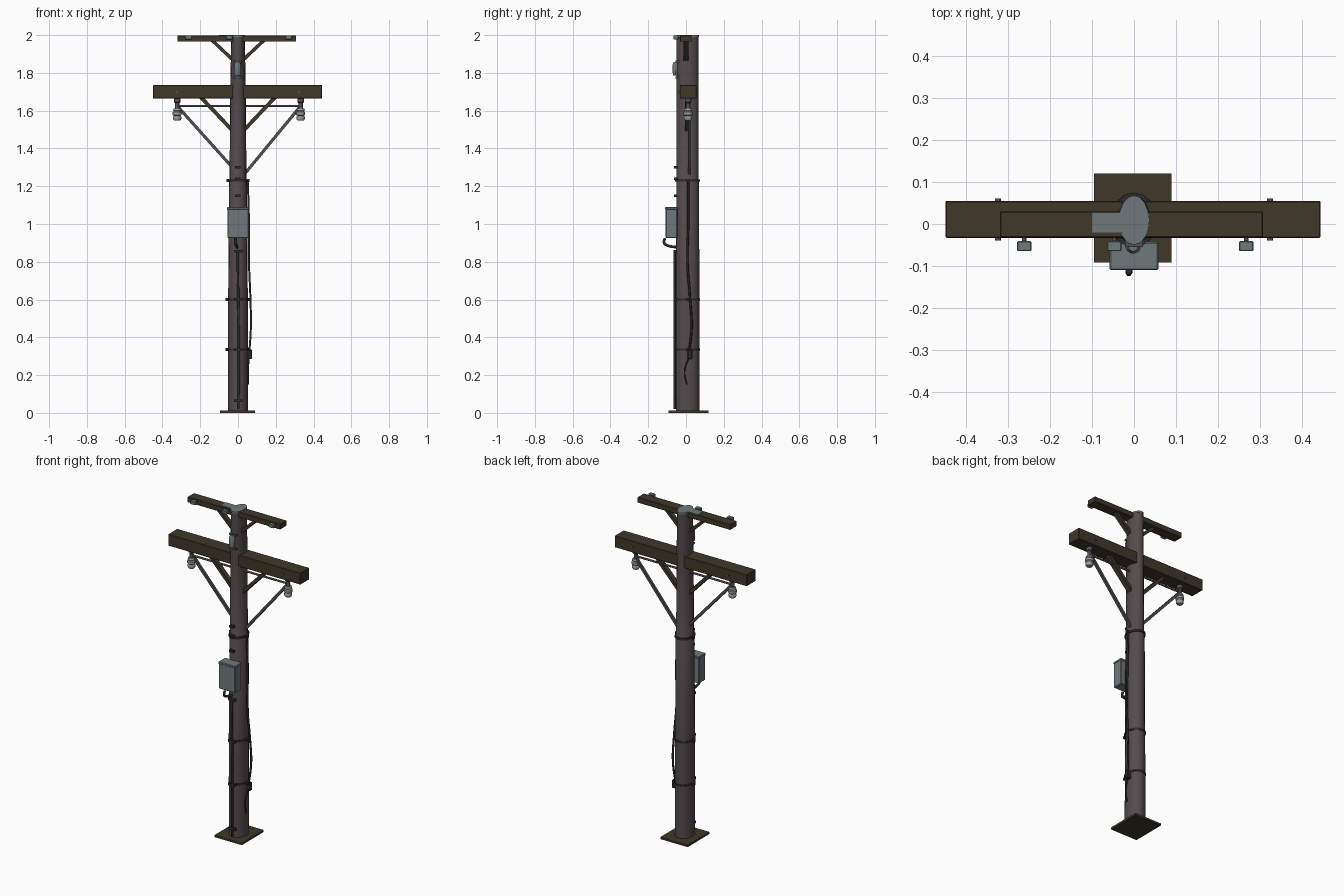
import bpy, bmesh, math
from mathutils import Vector

if "Cube" in bpy.data.objects:
    bpy.data.objects.remove(bpy.data.objects["Cube"])


def mat(name, c):
    m = bpy.data.materials.new(name)
    m.diffuse_color = (*c, 1)
    m.use_nodes = True
    m.node_tree.nodes["Principled BSDF"].inputs["Base Color"].default_value = m.diffuse_color
    return m


POLE = mat("weathered_pole", (0.088, 0.070, 0.072))
WOOD = mat("dark_timber", (0.050, 0.040, 0.022))
STEEL = mat("blue_grey_steel", (0.155, 0.195, 0.195))
CERAMIC = mat("pale_ceramic", (0.33, 0.34, 0.34))
ROD = mat("grey_rod", (0.085, 0.08, 0.085))
CABLE = mat("black_cable", (0.028, 0.024, 0.026))


def finish(bm, name, *mats):
    bmesh.ops.recalc_face_normals(bm, faces=bm.faces)
    me = bpy.data.meshes.new(name)
    bm.to_mesh(me)
    bm.free()
    for m in mats:
        me.materials.append(m)
    ob = bpy.data.objects.new(name, me)
    bpy.context.collection.objects.link(ob)
    return ob


def smooth(ob):
    bpy.ops.object.select_all(action='DESELECT')
    ob.select_set(True)
    bpy.context.view_layer.objects.active = ob
    bpy.ops.object.shade_smooth_by_angle(angle=math.radians(40))


def box(name, lo, hi, m, bevel=0.0):
    bm = bmesh.new()
    bmesh.ops.create_cube(bm, size=1)
    for v in bm.verts:
        v.co = Vector([(a + b) / 2 + t * (b - a) for a, b, t in zip(lo, hi, v.co)])
    if bevel:
        bmesh.ops.bevel(bm, geom=bm.edges[:], offset=bevel, segments=1, affect='EDGES')
    return finish(bm, name, m)


def loft(name, rings, m, n=16, cx=0, cy=0):
    """Stack of ellipses, each (z, rx, ry)."""
    bm = bmesh.new()
    rows = [[bm.verts.new((cx + rx * math.cos(2 * math.pi * i / n),
                           cy + ry * math.sin(2 * math.pi * i / n), z))
             for i in range(n)] for z, rx, ry in rings]
    for a, b in zip(rows, rows[1:]):
        for i in range(n):
            bm.faces.new((a[i], a[(i + 1) % n], b[(i + 1) % n], b[i]))
    bm.faces.new(rows[0])
    bm.faces.new(rows[-1])
    ob = finish(bm, name, m)
    smooth(ob)
    return ob


def beam(name, a, b, w, d, m):
    """Square bar between two points in an xz plane."""
    a, b = Vector(a), Vector(b)
    ax = (b - a).normalized()
    side = Vector((0, 1, 0))
    up = ax.cross(side)
    bm = bmesh.new()
    bmesh.ops.create_cube(bm, size=1)
    for v in bm.verts:
        x, y, z = v.co
        v.co = (a + b) / 2 + ax * x * (b - a).length + side * y * d + up * z * w
    return finish(bm, name, m)


def tube(name, pts, r, m, spline='POLY'):
    cu = bpy.data.curves.new(name, 'CURVE')
    cu.dimensions = '3D'
    cu.bevel_depth = r
    cu.bevel_resolution = 1
    cu.resolution_u = 4
    cu.use_fill_caps = True
    if spline == 'POLY':
        s = cu.splines.new('POLY')
        s.points.add(len(pts) - 1)
        for p, q in zip(s.points, pts):
            p.co = (*q, 1)
    else:
        s = cu.splines.new('BEZIER')
        s.bezier_points.add(len(pts) - 1)
        for p, q in zip(s.bezier_points, pts):
            p.co = q
            p.handle_left_type = p.handle_right_type = 'AUTO'
    cu.materials.append(m)
    ob = bpy.data.objects.new(name, cu)
    bpy.context.collection.objects.link(ob)
    return ob


# base plate and oval pole with a metal top
CY = 0.009
box("base_plate", (-0.095, -0.092, 0), (0.09, 0.12, 0.012), WOOD)
loft("pole", [(0.01, 0.053, 0.063), (0.6, 0.052, 0.062), (1.23, 0.048, 0.060),
              (1.235, 0.045, 0.058), (1.7, 0.041, 0.058), (1.994, 0.036, 0.058)], POLE, cy=CY)
loft("pole_cap", [(1.99, 0.037, 0.059), (2.0, 0.036, 0.059)], STEEL, cy=CY)

# straps around the pole
for i, (z, rx) in enumerate(((0.335, 0.056), (0.60, 0.056), (1.23, 0.053))):
    loft(f"strap_{i}", [(z - 0.006, rx, 0.066), (z + 0.006, rx, 0.066)], CABLE, cy=CY)
    for s in (-1, 1):
        box(f"strap_bolt_{i}_{s}", (s * (rx + 0.002) - 0.007, 0, z - 0.008),
            (s * (rx + 0.002) + 0.007, 0.018, z + 0.008), CABLE)

# cross arms
box("main_arm", (-0.45, -0.033, 1.665), (0.445, 0.055, 1.735), WOOD, 0.002)
box("upper_arm", (-0.32, -0.032, 1.965), (0.308, 0.030, 1.998), WOOD, 0.002)
box("arm_top_plate", (-0.10, -0.02, 1.996), (-0.03, 0.028, 2.0), STEEL)

# braces, tie bar and insulators on both sides
for s, end, foot in ((-1, 0.322, 1.305), (1, 0.332, 1.265)):
    beam(f"main_brace_{s}", (s * 0.205, 0.01, 1.68), (s * 0.025, 0.01, 1.49), 0.02, 0.03, WOOD)
    beam(f"upper_brace_{s}", (s * 0.14, 0, 1.975), (s * 0.02, 0, 1.862), 0.018, 0.028, WOOD)
    beam(f"stay_rod_{s}", (s * end, 0.017, 1.625), (s * 0.035, 0.017, foot), 0.016, 0.014, ROD)
    loft(f"insulator_stem_{s}", [(1.61, 0.011, 0.011), (1.64, 0.011, 0.011), (1.645, 0.018, 0.018),
                                 (1.668, 0.018, 0.018)], ROD, 10, s * end, 0.011)
    loft(f"insulator_{s}", [(1.548, 0.017, 0.017), (1.556, 0.022, 0.022), (1.568, 0.022, 0.022),
                            (1.573, 0.018, 0.018), (1.578, 0.024, 0.024), (1.592, 0.024, 0.024),
                            (1.597, 0.018, 0.018), (1.602, 0.022, 0.022), (1.612, 0.018, 0.018)],
         CERAMIC, 12, s * end, 0.011)
    tube(f"arm_bolt_{s}", [(s * 0.325, -0.039, 1.70), (s * 0.325, 0.061, 1.70)], 0.007, ROD)
tube("tie_bar", [(-0.32, 0.011, 1.625), (0.33, 0.011, 1.625)], 0.006, ROD)

# small terminals on the front of the upper arm
for i, x in enumerate((-0.262, -0.047, 0.268)):
    box(f"terminal_{i}", (x - 0.017, -0.065, 1.978), (x + 0.017, -0.041, 1.999), STEEL, 0.002)
    tube(f"terminal_pin_{i}", [(x, -0.045, 1.986), (x, -0.025, 1.986)], 0.005, ROD)

# upper fuse unit on the pole front
loft("fuse", [(1.785, 0.016, 0.014), (1.80, 0.018, 0.016), (1.845, 0.018, 0.016), (1.858, 0.011, 0.01)],
     STEEL, 10, -0.002, -0.055)
for z in (1.775, 1.86):
    box("fuse_bracket", (-0.022, -0.055, z - 0.005), (0.022, -0.035, z + 0.005), ROD)

# cabinet with drain pipe
box("cabinet", (-0.056, -0.108, 0.925), (0.056, -0.045, 1.082), STEEL, 0.004)
box("cabinet_lid", (-0.058, -0.110, 1.076), (0.058, -0.043, 1.09), STEEL, 0.003)
tube("drain_pipe", [(-0.012, -0.112, 0.925), (-0.012, -0.116, 0.90), (-0.010, -0.10, 0.887),
                    (-0.005, -0.05, 0.877)], 0.008, CABLE, 'BEZIER')

# front conduit with clips, and step bolts
tube("conduit", [(0.003, -0.060, 0.02), (0.004, -0.060, 0.40), (-0.002, -0.060, 0.86)], 0.007, CABLE)
for i, z in enumerate((0.065, 0.335, 0.60, 0.855)):
    box(f"conduit_clip_{i}", (-0.022, -0.066, z - 0.007), (0.024, -0.05, z + 0.007), CABLE)
for i, z in enumerate((1.15, 1.24, 1.30)):
    box(f"front_bolt_{i}", (-0.015, -0.064, z - 0.007), (0.012, -0.045, z + 0.007), CABLE)

# hanging cables on both sides
tube("side_cable", [(0.052, 0.012, 1.23), (0.058, 0.012, 1.0), (0.058, 0.008, 0.80),
                    (0.066, 0.022, 0.60), (0.068, 0.030, 0.45), (0.060, 0.016, 0.32)],
     0.006, CABLE, 'BEZIER')
box("cable_plug", (0.045, 0.008, 0.285), (0.074, 0.034, 0.335), CABLE, 0.004)
tube("lower_cable", [(0.058, 0.018, 0.30), (0.054, -0.008, 0.22), (0.054, 0.004, 0.15)],
     0.004, CABLE, 'BEZIER')
